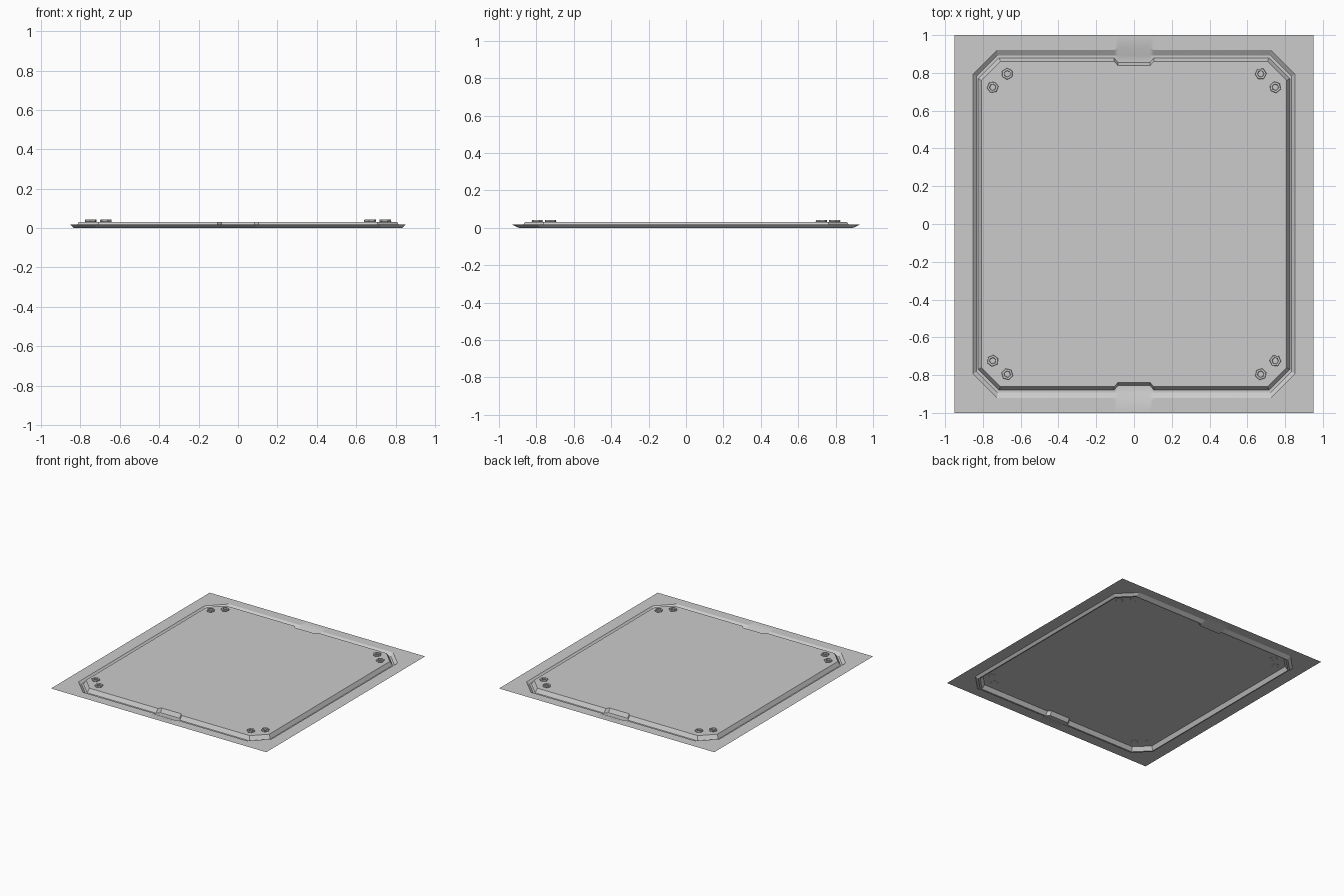
import bpy, bmesh, math

if "Cube" in bpy.data.objects:
    bpy.data.objects.remove(bpy.data.objects["Cube"])

def ring_points(hx, hy, s, notch, z):
    """Chamfered rectangle with a finger notch in the middle of each y edge."""
    half = [(hx, s - hx), (s - hy, hy), (0.105, hy), (0.085, notch),
            (-0.085, notch), (-0.105, hy), (hy - s, hy), (-hx, s - hx)]
    return [(x, y, z) for x, y in half] + [(-x, -y, z) for x, y in half]

def finish(bm, name):
    bmesh.ops.remove_doubles(bm, verts=bm.verts, dist=1e-5)
    mesh = bpy.data.meshes.new(name)
    bm.to_mesh(mesh)
    bm.free()
    obj = bpy.data.objects.new(name, mesh)
    bpy.context.collection.objects.link(obj)
    return obj

def loft(bm, rings):
    loops = [[bm.verts.new(p) for p in r] for r in rings]
    for a, b in zip(loops, loops[1:]):
        n = len(a)
        for i in range(n):
            j = (i + 1) % n
            bm.faces.new((a[i], a[j], b[j], b[i]))
    return loops

# Pressed sheet: border, groove wall, groove floor, raised plate
bm = bmesh.new()
loops = loft(bm, [
    ring_points(0.95, 1.00, 1.95, 1.00, 0.017),
    ring_points(0.852, 0.92, 1.645, 0.93, 0.017),
    ring_points(0.834, 0.893, 1.615, 0.893, 0.0),
    ring_points(0.825, 0.880, 1.595, 0.855, 0.0),
    ring_points(0.808, 0.861, 1.568, 0.839, 0.031),
])
bm.faces.new(loops[-1])
sheet = finish(bm, "pressed_panel")
bpy.context.view_layer.objects.active = sheet
sheet.select_set(True)
bpy.ops.object.shade_smooth_by_angle(angle=math.radians(25))
sheet.select_set(False)

# Hex bolts, two in each corner, with a recessed socket
def bolt(x, y, turn, name):
    def hexagon(r, z):
        return [(x + r * math.cos(turn + k * math.pi / 3),
                 y + r * math.sin(turn + k * math.pi / 3), z) for k in range(6)]
    b = bmesh.new()
    rings = loft(b, [hexagon(0.027, 0.030), hexagon(0.031, 0.035),
                     hexagon(0.029, 0.043), hexagon(0.018, 0.043),
                     hexagon(0.016, 0.034)])
    b.faces.new(rings[-1])
    finish(b, name)

count = 0
for sx in (-1, 1):
    for sy in (-1, 1):
        for x, y in ((0.748, 0.724), (0.671, 0.795)):
            count += 1
            bolt(sx * x, sy * y, count * 0.4, f"hex_bolt_{count}")
